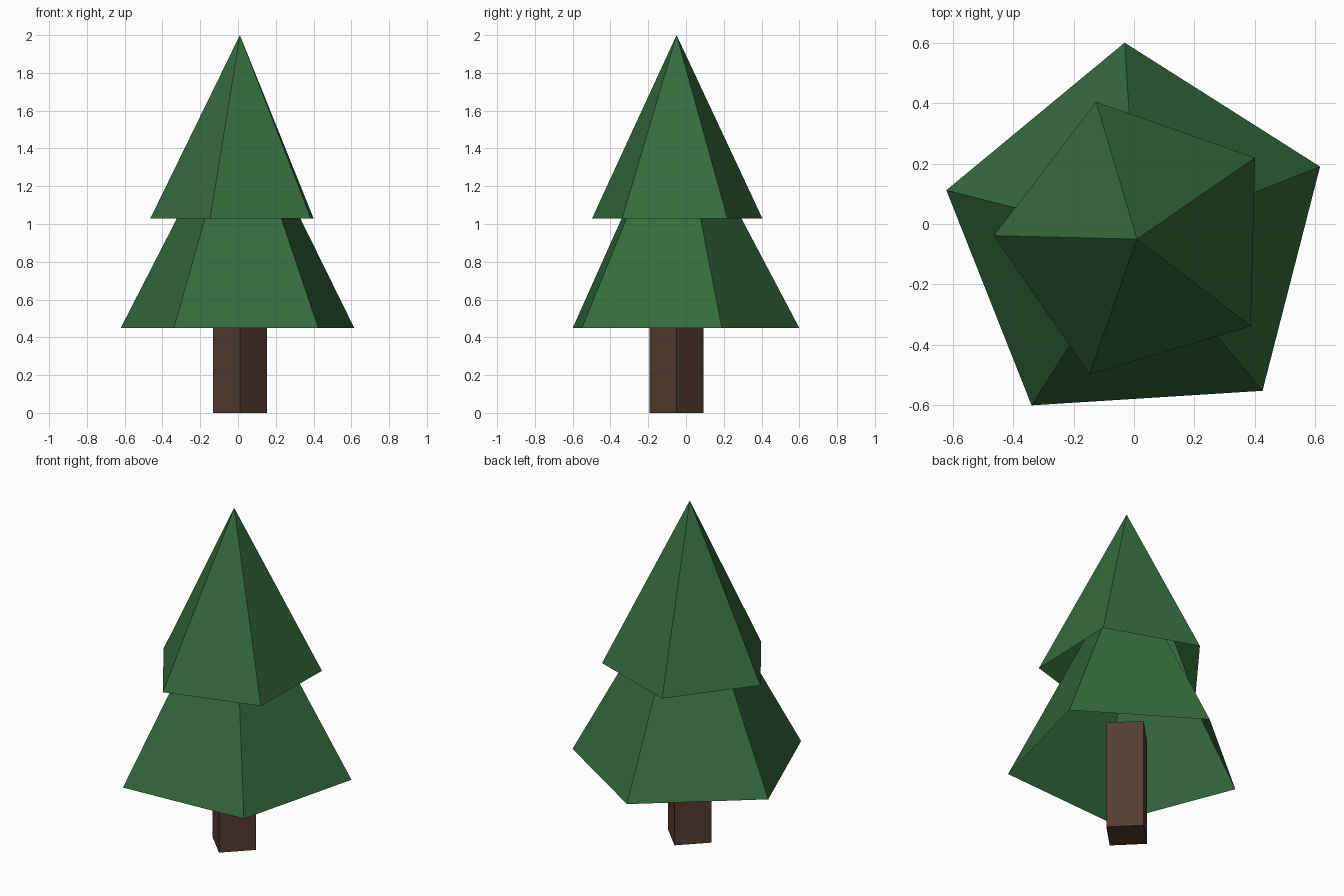
import bpy, bmesh, math

if "Cube" in bpy.data.objects:
    bpy.data.objects.remove(bpy.data.objects["Cube"])

CX, CY = 0.01, -0.05  # trunk axis


def material(name, rgb):
    m = bpy.data.materials.new(name)
    m.diffuse_color = (*rgb, 1)
    m.use_nodes = True
    m.node_tree.nodes["Principled BSDF"].inputs["Base Color"].default_value = m.diffuse_color
    return m


def tapered(name, sides, angle, r_bottom, r_top, z0, z1, mat, base):
    """Flat-sided cone or prism around the trunk axis; angle is the first corner."""
    bm = bmesh.new()

    def ring(r, z):
        return [bm.verts.new((CX + r * math.cos(angle + math.tau * i / sides),
                              CY + r * math.sin(angle + math.tau * i / sides), z))
                for i in range(sides)]

    low = ring(r_bottom, z0)
    high = ring(r_top, z1) if r_top else [bm.verts.new((CX, CY, z1))]
    for i in range(sides):
        j = (i + 1) % sides
        if r_top:
            bm.faces.new((low[i], low[j], high[j], high[i]))
        else:
            bm.faces.new((low[i], low[j], high[0]))
    if base:
        bm.faces.new(low[::-1])
    if r_top:
        bm.faces.new(high)
    mesh = bpy.data.meshes.new(name)
    bm.to_mesh(mesh)
    bm.free()
    mesh.materials.append(mat)
    bpy.context.collection.objects.link(bpy.data.objects.new(name, mesh))


green = material("pine green", (0.035, 0.15, 0.047))
brown = material("bark brown", (0.09, 0.046, 0.033))

# Square trunk, reaching up inside the hollow lower tier
tapered("trunk", 4, 0, 0.143, 0.143, 0, 0.65, brown, True)
# Two hollow five-sided foliage tiers, open underneath
tapered("lower_foliage", 5, math.radians(21.6), 0.651, 0, 0.45, 1.68, green, False)
tapered("upper_foliage", 5, math.radians(34.6), 0.474, 0, 1.03, 2.0, green, False)
